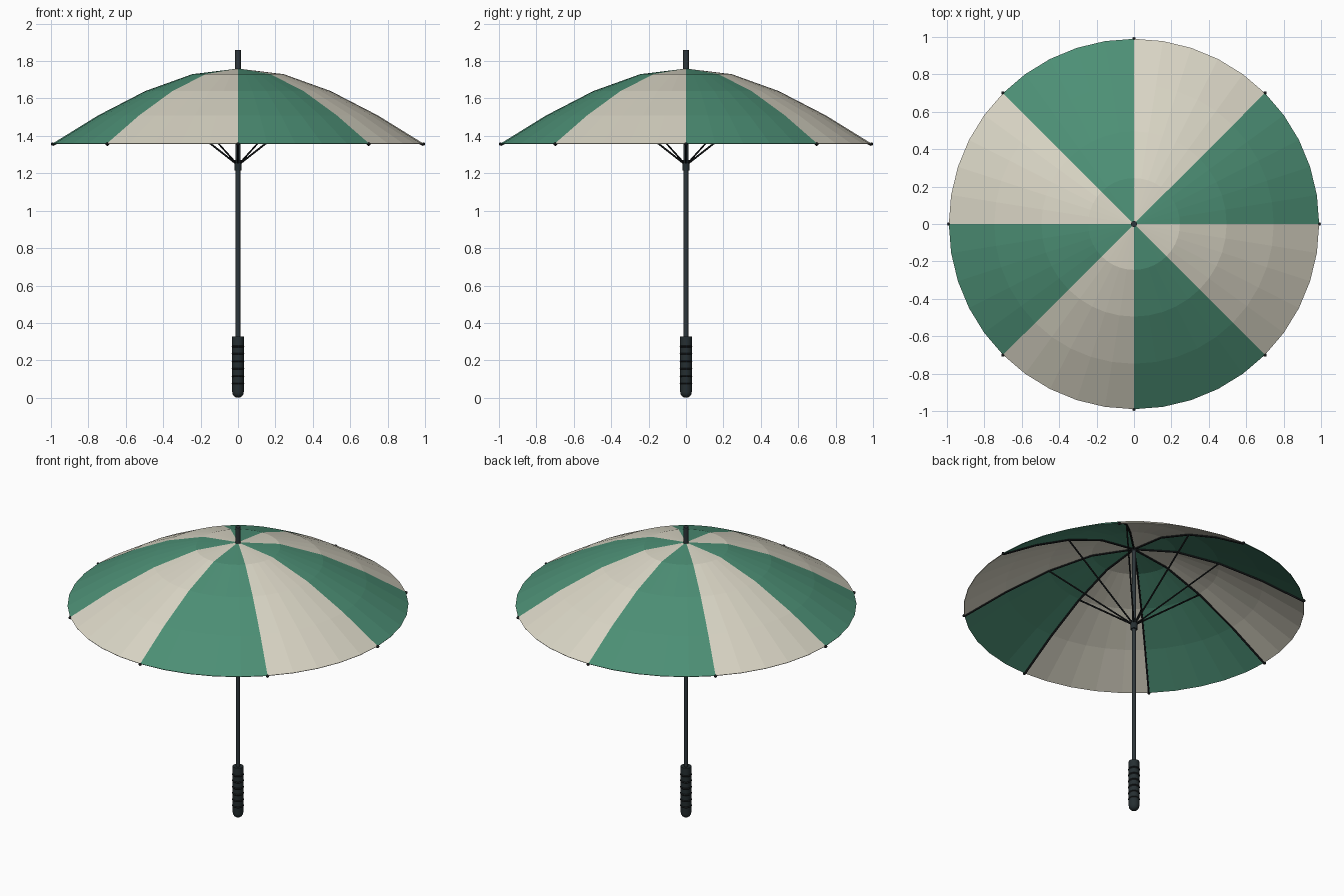
import bpy, bmesh, math
from mathutils import Vector

cube = bpy.data.objects.get("Cube")
if cube:
    bpy.data.objects.remove(cube, do_unlink=True)


def material(name, rgb):
    m = bpy.data.materials.new(name)
    m.use_nodes = True
    m.diffuse_color = (*rgb, 1)
    bsdf = next(n for n in m.node_tree.nodes if n.type == 'BSDF_PRINCIPLED')
    bsdf.inputs["Base Color"].default_value = (*rgb, 1)
    return m


green = material("canopy green", (0.073, 0.275, 0.178))
cream = material("canopy cream", (0.70, 0.67, 0.56))
metal = material("shaft dark grey", (0.027, 0.037, 0.042))
rubber = material("grip charcoal", (0.019, 0.028, 0.031))
black = material("rib black", (0.010, 0.012, 0.013))

PANELS, STEPS = 8, 5
ARC = [(0, 1.76), (0.245, 1.73), (0.495, 1.64), (0.747, 1.51), (0.99, 1.36)]


def finish(name, bm, mats, smooth=False):
    bmesh.ops.recalc_face_normals(bm, faces=bm.faces)
    mesh = bpy.data.meshes.new(name)
    bm.to_mesh(mesh)
    bm.free()
    obj = bpy.data.objects.new(name, mesh)
    bpy.context.collection.objects.link(obj)
    for m in mats:
        mesh.materials.append(m)
    if smooth:
        bpy.ops.object.select_all(action='DESELECT')
        bpy.context.view_layer.objects.active = obj
        obj.select_set(True)
        bpy.ops.object.shade_smooth_by_angle(angle=math.radians(40))
    return obj


def polar(r, angle, z):
    return Vector((r * math.cos(angle), r * math.sin(angle), z))


def add_lathe(bm, profile, sides):
    """Revolve a (radius, height) profile; points on the axis become poles."""
    rings = []
    for r, z in profile:
        count = sides if r > 0 else 1
        rings.append([bm.verts.new(polar(r, math.tau * i / sides, z)) for i in range(count)])
    for a, b in zip(rings, rings[1:]):
        for i in range(sides):
            j = (i + 1) % sides
            corners = [a[i % len(a)], a[j % len(a)], b[j % len(b)], b[i % len(b)]]
            bm.faces.new(list(dict.fromkeys(corners)))


def lathe(name, profile, mat, sides=16):
    bm = bmesh.new()
    add_lathe(bm, profile, sides)
    return finish(name, bm, [mat], True)


def rod(bm, a, b, radius):
    axis = b - a
    made = bmesh.ops.create_cone(bm, cap_ends=True, segments=6, radius1=radius,
                                 radius2=radius, depth=axis.length)["verts"]
    turn = axis.to_track_quat('Z', 'Y').to_matrix()
    for v in made:
        v.co = turn @ v.co + (a + b) / 2


# Canopy: faceted dome whose panels alternate in colour
bm = bmesh.new()
add_lathe(bm, ARC, PANELS * STEPS)
for f in bm.faces:
    c = f.calc_center_median()
    f.material_index = int((math.atan2(c.y, c.x) % math.tau) / math.tau * PANELS) % 2
canopy = finish("canopy", bm, [green, cream])
cloth = canopy.modifiers.new("cloth thickness", 'SOLIDIFY')
cloth.thickness = 0.004
cloth.offset = -1

# Ribs, stretchers and rim tips, one of each per seam
ribs, stretchers, tips = bmesh.new(), bmesh.new(), bmesh.new()
for i in range(PANELS):
    angle = math.tau * i / PANELS
    points = [polar(r, angle, z - 0.009) for r, z in ARC]
    for a, b in zip(points, points[1:]):
        rod(ribs, a, b, 0.006)
    rod(stretchers, polar(0.015, angle, 1.255), points[2], 0.005)
    tip = bmesh.ops.create_uvsphere(tips, u_segments=8, v_segments=6, radius=0.009)
    bmesh.ops.translate(tips, verts=tip["verts"], vec=polar(0.991, angle, 1.357))
finish("ribs", ribs, [black])
finish("stretchers", stretchers, [black])
finish("rib_tips", tips, [black], True)

# Shaft, sliding runner and top ferrule
lathe("shaft", [(0, 0.3), (0.013, 0.3), (0.013, 1.78), (0, 1.78)], metal)
lathe("runner", [(0, 1.215), (0.02, 1.215), (0.02, 1.27), (0, 1.27)], rubber)
lathe("ferrule", [(0, 1.74), (0.016, 1.74), (0.016, 1.86), (0, 1.86)], metal)

# Grip with a rounded base and raised bands
grip = [(0.031 * math.sin(t * math.pi / 8), 0.031 - 0.031 * math.cos(t * math.pi / 8))
        for t in range(5)]
lathe("grip", grip + [(0.031, 0.327), (0, 0.327)], rubber, 20)
for i in range(6):
    z = 0.075 + 0.04 * i
    lathe("grip_band_%d" % (i + 1),
          [(0, z - 0.005), (0.031, z - 0.005), (0.035, z), (0.031, z + 0.005), (0, z + 0.005)],
          black, 20)
